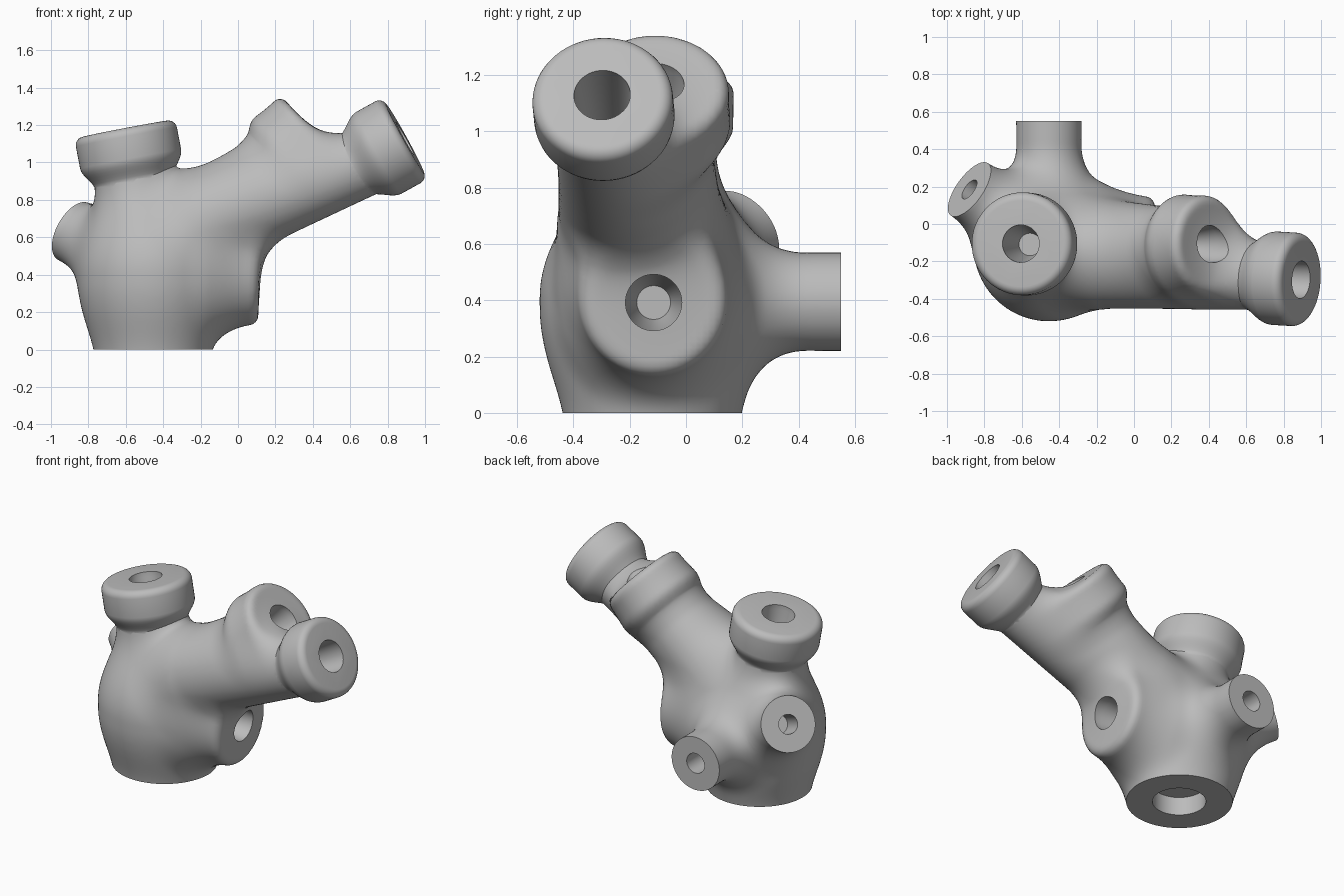
import bpy, bmesh, math
from mathutils import Vector, Matrix

if "Cube" in bpy.data.objects:
    bpy.data.objects.remove(bpy.data.objects["Cube"])

HUB = Vector((-0.455, -0.118, 0.395))      # every port axis meets here
BLEND = 0.17                               # fillet width between limbs


def link(name, bm):
    mesh = bpy.data.meshes.new(name)
    bm.to_mesh(mesh)
    bm.free()
    ob = bpy.data.objects.new(name, mesh)
    bpy.context.collection.objects.link(ob)
    return ob


def apply_modifier(ob, kind, **settings):
    mod = ob.modifiers.new(kind.title(), kind)
    for key, value in settings.items():
        setattr(mod, key, value)
    bpy.context.view_layer.objects.active = ob
    bpy.ops.object.modifier_apply(modifier=mod.name)


def combine(ob, tool, operation):
    apply_modifier(ob, 'BOOLEAN', operation=operation, object=tool, solver='EXACT')
    bpy.data.objects.remove(tool)


def placed(point, axis):
    """Matrix that moves the origin to point and turns z to axis."""
    turn = axis.to_track_quat('Z', 'Y').to_matrix().to_4x4()
    return Matrix.Translation(point) @ turn


def lathe(name, face, axis, profile, sides=64):
    """Closed solid of revolution; profile is (radius, depth below the face)."""
    bm = bmesh.new()
    rings = []
    for r, depth in profile:
        rings.append([bm.verts.new((r * math.cos(a), r * math.sin(a), -depth))
                      for a in (2 * math.pi * i / sides for i in range(sides))])
    for lower, upper in zip(rings, rings[1:]):
        for i in range(sides):
            j = (i + 1) % sides
            bm.faces.new((lower[i], lower[j], upper[j], upper[i]))
    bm.faces.new(rings[0])
    bm.faces.new(rings[-1])
    bmesh.ops.recalc_face_normals(bm, faces=bm.faces)
    bm.transform(placed(face, axis))
    return link(name, bm)


def rounded_collar(r, length, neck, taper, bevel=0.045):
    """Collar profile with a rounded rim and a soft slope back to the neck."""
    pts = [(r - bevel + bevel * math.sin(a), bevel - bevel * math.cos(a))
           for a in (math.pi / 2 * i / 6 for i in range(7))]
    for i in range(9):
        t = i / 8
        ease = t * t * (3 - 2 * t)
        pts.append((r + (neck - r) * ease, length + taper * t))
    return pts


# Port faces
ports = {
    "base": Vector((-0.455, -0.122, 0)),
    "top": Vector((-0.605, -0.105, 1.18)),
    "arm": Vector((0.893, -0.298, 1.129)),
    "branch": Vector((0.402, -0.107, 1.165)),
    "side": Vector((0.107, -0.115, 0.392)),
    "back": Vector((-0.455, 0.55, 0.397)),
    "corner": Vector((-0.88, 0.185, 0.63)),
}
axes = {name: (p - HUB).normalized() for name, p in ports.items()}
axes["base"] = Vector((0, 0, -1))
axes["side"] = Vector((1, 0, 0))
axes["back"] = Vector((0, 1, 0))
axes["arm"] = Vector((0.876, -0.05, 0.483)).normalized()

# Tapered limbs: start, start radius, end, end radius
limbs = [
    (HUB - Vector((0, 0, 0.03)), 0.38, HUB + Vector((0, 0, 0.02)), 0.38),
    (HUB, 0.33, ports["base"] + axes["base"] * 0.2, 0.30),
    (HUB, 0.25, HUB + axes["top"] * 0.56, 0.215),
    (Vector((-0.15, -0.19, 0.70)), 0.26, Vector((0.66, -0.28, 0.992)), 0.18),
    (HUB, 0.225, HUB + axes["branch"] * 0.8, 0.2),
    (HUB, 0.24, HUB + axes["side"] * 0.2, 0.235),
    (HUB, 0.17, HUB + axes["back"] * 0.8, 0.176),
    (HUB, 0.17, HUB + axes["corner"] * 0.68, 0.172),
]
segments = [(a, b - a, (b - a).length_squared, ra, rb - ra) for a, ra, b, rb in limbs]

# Round-rimmed stubs that melt into the body: port, radius, length, rim
stubs = [("branch", 0.26, 0.22, 0.045), ("side", 0.258, 0.3, 0.045)]
discs = [(ports[n], axes[n], r, length, rim) for n, r, length, rim in stubs]


def distance(p):
    """Smoothly blended distance to all limbs and stubs."""
    parts = []
    for a, ab, l2, r, dr in segments:
        v = p - a
        t = min(max(v.dot(ab) / l2, 0), 1)
        parts.append((v - ab * t).length - r - dr * t)
    for face, axis, r, length, rim in discs:
        v = p - face
        t = -v.dot(axis)
        across = (v + axis * t).length - r + rim
        along = abs(t - length / 2) - length / 2 + rim
        parts.append(min(max(across, along), 0)
                     + math.hypot(max(across, 0), max(along, 0)) - rim)
    d = parts[0]
    for e in parts[1:]:
        h = max(BLEND - abs(d - e), 0) / BLEND
        d = min(d, e) - h * h * BLEND / 4
    return d


# Body: rough spheres and discs, remeshed, then relaxed onto the blended surface
bm = bmesh.new()
for a, ra, b, rb in limbs:
    steps = max(2, int((b - a).length / 0.06))
    for i in range(steps + 1):
        t = i / steps
        bmesh.ops.create_icosphere(bm, subdivisions=3, radius=ra + (rb - ra) * t,
                                   matrix=Matrix.Translation(a.lerp(b, t)))
for face, axis, r, length, rim in discs:
    bmesh.ops.create_cone(bm, cap_ends=True, segments=48, radius1=r, radius2=r,
                          depth=length, matrix=placed(face - axis * length / 2, axis))
hub = link("pipe_hub", bm)
apply_modifier(hub, 'REMESH', mode='VOXEL', voxel_size=0.022)

bm = bmesh.new()
bm.from_mesh(hub.data)
eps = 0.002
offsets = [Vector((eps, 0, 0)), Vector((0, eps, 0)), Vector((0, 0, eps))]
for step in range(4):
    if step:
        bmesh.ops.smooth_vert(bm, verts=bm.verts, factor=0.5, use_axis_x=True,
                              use_axis_y=True, use_axis_z=True)
    for v in bm.verts:
        d = distance(v.co)
        grad = Vector([distance(v.co + o) - d for o in offsets])
        if grad.length > 1e-9:
            v.co -= grad.normalized() * d

# Flat cut ends of the plain ports
for name in ("base", "back", "corner"):
    cut = bmesh.ops.bisect_plane(bm, geom=bm.verts[:] + bm.edges[:] + bm.faces[:],
                                 plane_co=ports[name], plane_no=axes[name],
                                 clear_outer=True)
    rim = [e for e in cut["geom_cut"] if isinstance(e, bmesh.types.BMEdge)]
    bmesh.ops.holes_fill(bm, edges=rim, sides=0)
bmesh.ops.recalc_face_normals(bm, faces=bm.faces)
bm.to_mesh(hub.data)
bm.free()

# Crisp collars: radius, length, neck radius, taper length
collars = {
    "top": (0.275, 0.165, 0.215, 0.13),
    "arm": (0.25, 0.16, 0.175, 0.16),
}
for name, spec in collars.items():
    combine(hub, lathe(name + "_collar", ports[name], axes[name],
                       rounded_collar(*spec)), 'UNION')

# Bores: mouth radius, bottom radius, depth
bores = {
    "top": (0.1, 0.06, 0.26),
    "arm": (0.1, 0.08, 0.36),
    "branch": (0.1, 0.06, 0.22),
    "side": (0.1, 0.06, 0.2),
    "base": (0.16, 0.16, 0.12),
    "back": (0.065, 0.065, 0.2),
    "corner": (0.06, 0.06, 0.2),
}
for name, (mouth, bottom, depth) in bores.items():
    cutter = lathe(name + "_bore", ports[name], axes[name],
                   [(mouth, -0.1), (mouth, 0.03), (bottom, depth)])
    combine(hub, cutter, 'DIFFERENCE')

# Single grey finish
grey = bpy.data.materials.new("plain_grey")
grey.use_nodes = True
colour = (0.5, 0.5, 0.5, 1)
grey.diffuse_color = colour
grey.node_tree.nodes["Principled BSDF"].inputs["Base Color"].default_value = colour
hub.data.materials.clear()
hub.data.materials.append(grey)

bpy.ops.object.select_all(action='DESELECT')
hub.select_set(True)
bpy.context.view_layer.objects.active = hub
bpy.ops.object.shade_smooth_by_angle(angle=math.radians(35))
